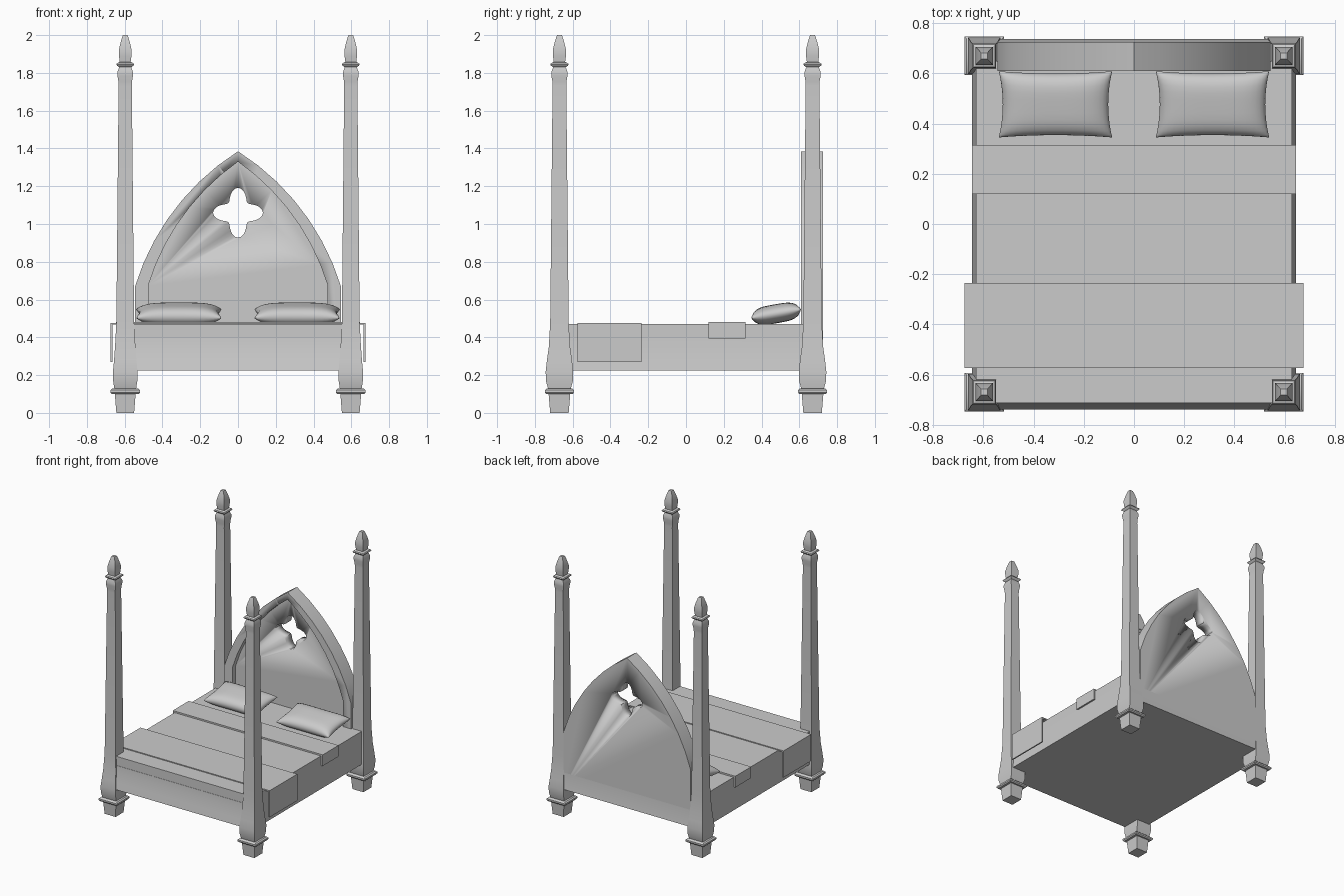
import bpy, bmesh, math

if "Cube" in bpy.data.objects:
    bpy.data.objects.remove(bpy.data.objects["Cube"])


def finish(name, bm, angle=30):
    bmesh.ops.recalc_face_normals(bm, faces=bm.faces)
    me = bpy.data.meshes.new(name)
    bm.to_mesh(me)
    bm.free()
    ob = bpy.data.objects.new(name, me)
    bpy.context.collection.objects.link(ob)
    bpy.ops.object.select_all(action='DESELECT')
    ob.select_set(True)
    bpy.context.view_layer.objects.active = ob
    if angle:
        bpy.ops.object.shade_smooth_by_angle(angle=math.radians(angle))
    return ob


def loft(name, rings, angle=30):
    """Capped skin through a list of equally long point rings."""
    bm = bmesh.new()
    rows = [[bm.verts.new(p) for p in r] for r in rings]
    n = len(rows[0])
    for a, b in zip(rows, rows[1:]):
        for i in range(n):
            j = (i + 1) % n
            bm.faces.new((a[i], a[j], b[j], b[i]))
    bm.faces.new(rows[0])
    bm.faces.new(rows[-1])
    return finish(name, bm, angle)


def rect(x0, x1, y0, y1, z):
    return [(x0, y0, z), (x1, y0, z), (x1, y1, z), (x0, y1, z)]


def extrude_y(name, pts, y0, y1, angle=30):
    """Extrude an x/z outline along y."""
    return loft(name, [[(x, y, z) for x, z in pts] for y in (y0, y1)], angle)


def subtract(ob, cutter):
    cutter.hide_render = True
    mod = ob.modifiers.new("cut", 'BOOLEAN')
    mod.operation = 'DIFFERENCE'
    mod.solver = 'EXACT'
    mod.object = cutter
    bpy.ops.object.select_all(action='DESELECT')
    bpy.context.view_layer.objects.active = ob
    ob.select_set(True)
    bpy.ops.object.modifier_apply(modifier=mod.name)
    bpy.data.objects.remove(cutter)


# Four square posts: foot, collar, flared block, tapered shaft, finial
POST = [(0, .047), (.10, .055), (.10, .072), (.108, .079), (.12, .079), (.128, .07),
        (.13, .058), (.17, .064), (.22, .065), (.28, .059), (.35, .054), (.48, .047),
        (1.10, .041), (1.73, .035), (1.755, .036), (1.785, .041), (1.805, .041),
        (1.83, .032), (1.838, .043), (1.845, .047), (1.852, .043), (1.858, .029),
        (1.89, .033), (1.92, .034), (1.96, .025), (1.99, .016), (2.0, .012)]
for sx, side in ((-1, "left"), (1, "right")):
    for sy, end in ((-1, "front"), (1, "back")):
        rings = []
        for z, h in POST:
            hy = h * (1.12 if .13 < z < .3 else 1.04) if h < .07 else h * .97
            cx, cy = sx * .597, sy * .67
            rings.append(rect(cx - h, cx + h, cy - hy, cy + hy, z))
        loft(f"{end}_{side}_post", rings)

# Bed base with slightly flared skirt, mattress on top
loft("bed_frame", [rect(-w, w, -f, b, z) for z, w, f, b in
                   ((.225, .645, .74, .738), (.28, .638, .73, .73),
                    (.35, .632, .718, .725), (.40, .63, .715, .722))])
loft("mattress", [rect(-.63, .63, -.713, .65, z) for z in (.40, .47)])


# Pointed arch headboard with recessed panel and quatrefoil opening
def arch(half, apex, spring, base):
    # circular arc from the spring point to the apex, tangent slightly leaning in
    pts = [(half, base)]
    rise, lean = apex - spring, math.radians(17)
    chord = math.hypot(half, rise)
    ca = math.atan2(rise, -half)
    bend = ca - (math.pi / 2 + lean)
    r = chord / (2 * math.sin(bend))
    a0 = lean
    steps = 7
    cx, cz = half - r * math.cos(a0), spring - r * math.sin(a0)
    for i in range(steps + 1):
        a = a0 + 2 * bend * i / steps
        pts.append((cx + r * math.cos(a), cz + r * math.sin(a)))
    pts[-1] = (0, apex)
    return pts + [(-x, z) for x, z in reversed(pts[:-1])]


headboard = extrude_y("headboard", arch(.545, 1.385, .67, .23), .61, .725)
panel_cut = extrude_y("panel_cutter", arch(.475, 1.33, .675, .42), .55, .65)
foil = []
for i in range(48):
    a = 2 * math.pi * i / 48
    r = .102 + .030 * math.cos(4 * a)
    foil.append((r * math.cos(a), 1.06 + r * math.sin(a)))
foil_cut = extrude_y("quatrefoil_cutter", foil, .5, .8)
subtract(headboard, panel_cut)
subtract(headboard, foil_cut)


# Blankets draped over the mattress as thin inverted channels
def drape(name, w, top, bottom, y0, y1, t):
    pts = [(-w, bottom), (-w, top), (w, top), (w, bottom),
           (w - t, bottom), (w - t, top - t), (t - w, top - t), (t - w, bottom)]
    extrude_y(name, pts, y0, y1)


drape("folded_sheet", .645, .482, .395, .12, .315, .013)
drape("throw_blanket", .675, .477, .27, -.575, -.235, .01)


# Pillows: soft cushions with pinched sides, raised at the back
def pillow(name, cx):
    nu, nv = 20, 14
    bm = bmesh.new()
    tilt = math.radians(10)
    for s in (1, -1):
        grid = []
        for j in range(nv + 1):
            row = []
            for i in range(nu + 1):
                u = math.sin(math.pi / 2 * (2 * i / nu - 1))
                v = math.sin(math.pi / 2 * (2 * j / nv - 1))
                x = .226 * u * (1 - .07 * (1 - v * v))
                y = .134 * v * (1 - .07 * (1 - u * u))
                h = .05 * s * ((1 - u ** 4) * (1 - v ** 4)) ** .5
                row.append(bm.verts.new((cx + x,
                                         .477 + y * math.cos(tilt) - h * math.sin(tilt),
                                         .525 + y * math.sin(tilt) + h * math.cos(tilt))))
            grid.append(row)
        for j in range(nv):
            for i in range(nu):
                bm.faces.new((grid[j][i], grid[j][i + 1],
                              grid[j + 1][i + 1], grid[j + 1][i]))
    bmesh.ops.remove_doubles(bm, verts=bm.verts, dist=1e-5)
    finish(name, bm, 60)


pillow("left_pillow", -.313)
pillow("right_pillow", .313)
